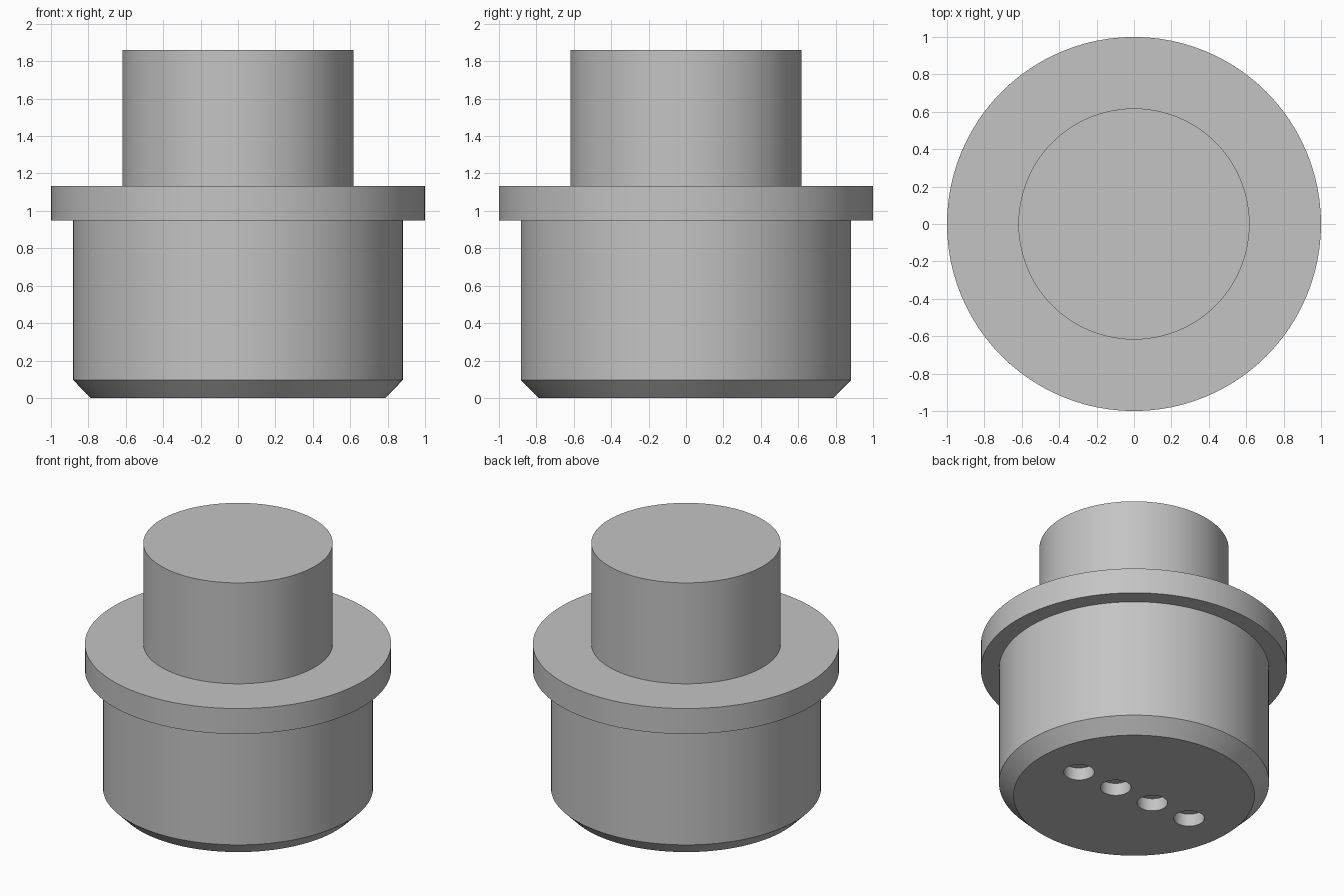
import bpy
import bmesh
from math import radians, sin, cos, tau
from mathutils import Matrix

SEGMENTS = 96

default_cube = bpy.data.objects.get("Cube")
if default_cube:
    bpy.data.objects.remove(default_cube, do_unlink=True)

# Single plain grey
grey = bpy.data.materials.new("plain_grey")
grey.use_nodes = True
colour = (0.55, 0.55, 0.55, 1)
grey.diffuse_color = colour
grey.node_tree.nodes["Principled BSDF"].inputs["Base Color"].default_value = colour


def add_object(name, bm):
    bmesh.ops.recalc_face_normals(bm, faces=bm.faces)
    mesh = bpy.data.meshes.new(name)
    bm.to_mesh(mesh)
    bm.free()
    mesh.materials.append(grey)
    obj = bpy.data.objects.new(name, mesh)
    bpy.context.collection.objects.link(obj)
    return obj


def turned(name, profile):
    """Closed solid of revolution from (radius, height) points, bottom to top."""
    bm = bmesh.new()
    rings = [[bm.verts.new((r * cos(tau * i / SEGMENTS), r * sin(tau * i / SEGMENTS), z))
              for i in range(SEGMENTS)] for r, z in profile]
    for low, high in zip(rings, rings[1:]):
        for i in range(SEGMENTS):
            j = (i + 1) % SEGMENTS
            bm.faces.new((low[i], low[j], high[j], high[i]))
    bm.faces.new(rings[0])
    bm.faces.new(rings[-1])
    return add_object(name, bm)


# Chamfered body, flange and upper stem in one turned solid
plug = turned("plug_body", [
    (0.787, 0), (0.882, 0.096),
    (0.882, 0.95), (1, 0.95),
    (1, 1.133), (0.618, 1.133),
    (0.618, 1.86),
])

# Row of four shallow round sockets in the underside
hole_radius, hole_depth, hole_spacing = 0.1, 0.09, 0.3125
bm = bmesh.new()
for k in range(4):
    x = (k - 1.5) * hole_spacing
    bmesh.ops.create_cone(bm, cap_ends=True, segments=48, radius1=hole_radius,
                          radius2=hole_radius, depth=2 * hole_depth,
                          matrix=Matrix.Translation((x, 0, 0)))
cutter = add_object("socket_cutter", bm)
cutter.hide_render = True

cut = plug.modifiers.new("sockets", "BOOLEAN")
cut.operation = "DIFFERENCE"
cut.solver = "EXACT"
cut.object = cutter

bpy.ops.object.select_all(action="DESELECT")
bpy.context.view_layer.objects.active = plug
plug.select_set(True)
bpy.ops.object.modifier_apply(modifier=cut.name)
bpy.data.objects.remove(cutter, do_unlink=True)

# Smooth round walls, crisp rims
bpy.ops.object.shade_smooth_by_angle(angle=radians(30))
